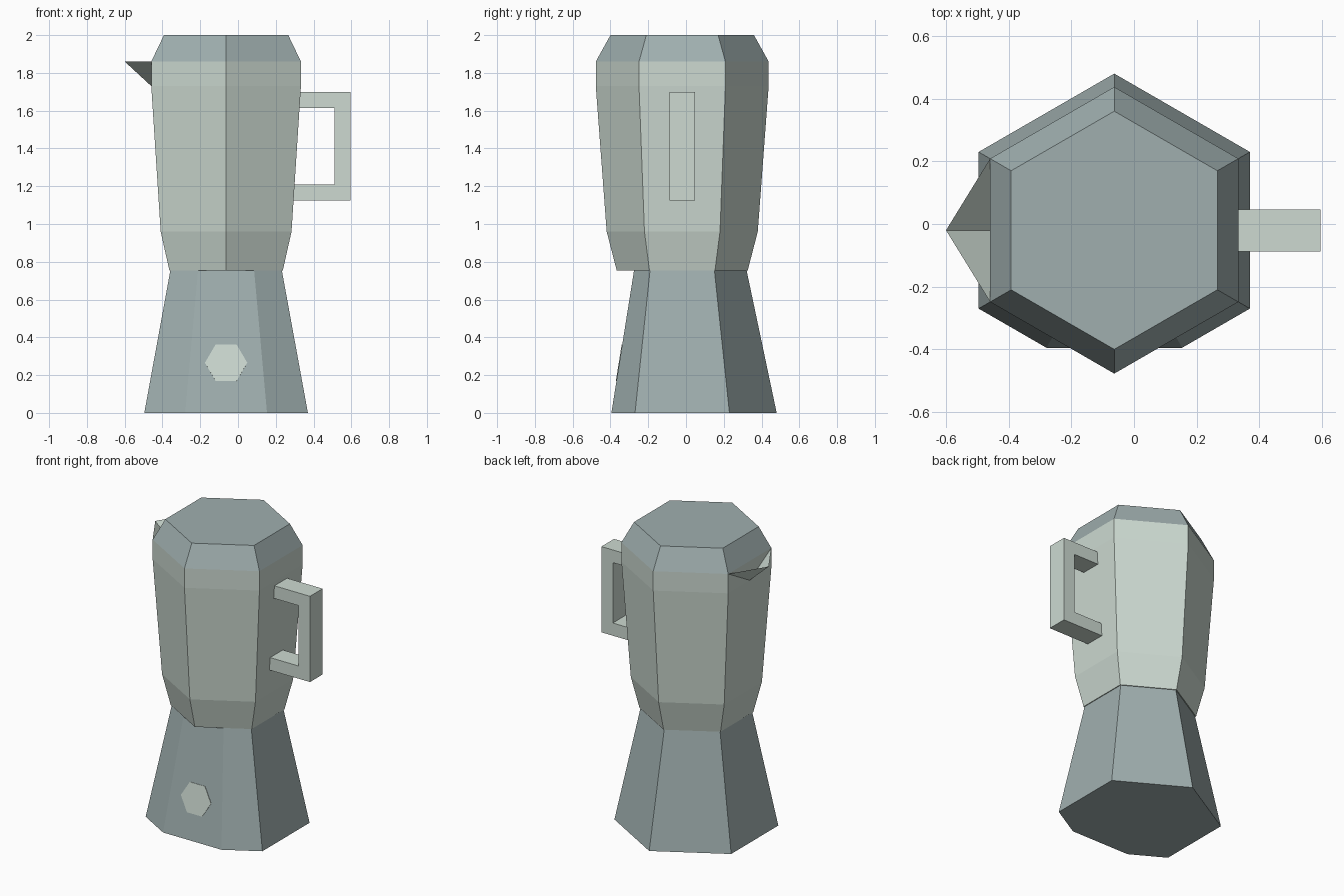
import bpy, bmesh
from math import sin, cos, pi, atan2
from mathutils import Matrix, Vector

cube = bpy.data.objects.get("Cube")
if cube:
    bpy.data.objects.remove(cube, do_unlink=True)

AXIS = Vector((-0.063, -0.02, 0))  # vertical axis shared by the hexagonal parts


def material(name, color):
    m = bpy.data.materials.new(name)
    m.use_nodes = True
    m.diffuse_color = (*color, 1)
    m.node_tree.nodes["Principled BSDF"].inputs["Base Color"].default_value = (*color, 1)
    return m


pale = material("pale aluminium", (0.61, 0.70, 0.64))
steel = material("blue grey metal", (0.35, 0.43, 0.43))


def finish(bm, name, mat):
    mesh = bpy.data.meshes.new(name)
    bm.to_mesh(mesh)
    bm.free()
    mesh.materials.append(mat)
    obj = bpy.data.objects.new(name, mesh)
    bpy.context.collection.objects.link(obj)
    return obj


def hex_loft(profile, start=pi / 2, bottom=True, top=True):
    """Stack hexagons of (radius, height) around the z axis."""
    bm = bmesh.new()
    rings = [[bm.verts.new((r * cos(start + k * pi / 3), r * sin(start + k * pi / 3), z))
              for k in range(6)] for r, z in profile]
    for low, high in zip(rings, rings[1:]):
        for k in range(6):
            n = (k + 1) % 6
            bm.faces.new((low[k], low[n], high[n], high[k]))
    if bottom:
        bm.faces.new(rings[0][::-1])
    if top:
        bm.faces.new(rings[-1])
    return bm


# Boiler base: tapered hexagon whose front corner is sliced flat
bm = hex_loft([(0.5, 0), (0.34, 0.758)])
bm.transform(Matrix.Translation(AXIS))
front_point = Vector((0, -0.395, 0))
front_normal = Vector((0, -0.755, 0.12)).normalized()
cut = bmesh.ops.bisect_plane(bm, geom=bm.verts[:] + bm.edges[:] + bm.faces[:],
                             plane_co=front_point, plane_no=front_normal, clear_outer=True)
rim = [e for e in cut["geom_cut"] if isinstance(e, bmesh.types.BMEdge)]
bmesh.ops.edgeloop_fill(bm, edges=rim)
bmesh.ops.recalc_face_normals(bm, faces=bm.faces[:])
finish(bm, "boiler_base", steel)

# Thin hexagonal valve plate lying on the sliced face
bm = hex_loft([(0.112, -0.004), (0.112, 0.003)], start=0)
tilt = Matrix.Rotation(atan2(0.755, 0.12), 4, 'X')
bm.transform(Matrix.Translation((AXIS.x, -0.353, 0.265)) @ tilt)
finish(bm, "valve_plate", pale)

# Upper jug and its lid
bm = hex_loft([(0.347, 0.755), (0.4, 0.96), (0.4575, 1.73), (0.4575, 1.86)], top=False)
bm.transform(Matrix.Translation(AXIS))
finish(bm, "jug_body", pale)

bm = hex_loft([(0.4575, 1.86), (0.38, 2.0)], bottom=False)
bm.transform(Matrix.Translation(AXIS))
finish(bm, "lid", steel)

# Open V-shaped spout
bm = bmesh.new()
tip = bm.verts.new((-0.6, AXIS.y, 1.86))
keel = bm.verts.new((-0.459, AXIS.y, 1.73))
back = bm.verts.new((-0.459, AXIS.y + 0.229, 1.86))
front = bm.verts.new((-0.459, AXIS.y - 0.229, 1.86))
bm.faces.new((tip, back, keel))
bm.faces.new((tip, keel, front))
finish(bm, "spout", pale)

# Square handle: a bracket outline extruded across its width
outline = [(0.28, 1.125), (0.595, 1.125), (0.595, 1.70), (0.28, 1.70),
           (0.28, 1.615), (0.51, 1.615), (0.51, 1.21), (0.28, 1.21)]
bm = bmesh.new()
side = bm.faces.new([bm.verts.new((x, AXIS.y - 0.067, z)) for x, z in outline])
ext = bmesh.ops.extrude_face_region(bm, geom=[side], use_keep_orig=True)
moved = [v for v in ext["geom"] if isinstance(v, bmesh.types.BMVert)]
bmesh.ops.translate(bm, verts=moved, vec=(0, 0.134, 0))
bmesh.ops.recalc_face_normals(bm, faces=bm.faces[:])
finish(bm, "handle", pale)
